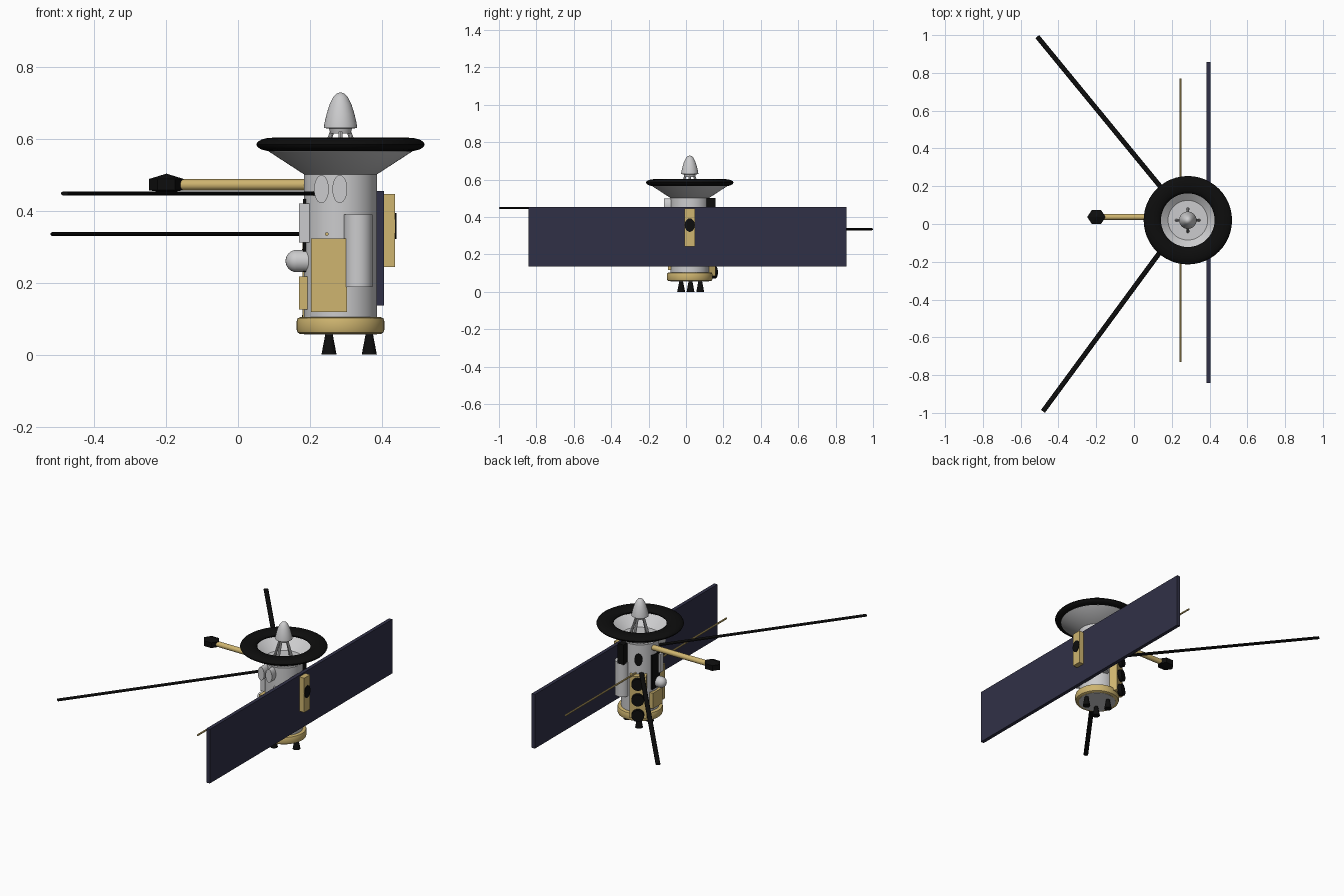
import bpy, bmesh, math
from mathutils import Vector, Matrix

if "Cube" in bpy.data.objects:
    bpy.data.objects.remove(bpy.data.objects["Cube"])

CX, CY = 0.285, 0.02          # body axis


def material(name, rgb):
    m = bpy.data.materials.new(name)
    m.diffuse_color = (*rgb, 1)
    m.use_nodes = True
    m.node_tree.nodes["Principled BSDF"].inputs["Base Color"].default_value = m.diffuse_color
    return m


GREY = material("light_grey", (0.60, 0.60, 0.61))
GOLD = material("gold_foil", (0.62, 0.46, 0.16))
BLACK = material("black", (0.004, 0.004, 0.004))
NAVY = material("panel_navy", (0.03, 0.03, 0.062))


def finish(name, bm, mat, matrix=Matrix(), smooth=True):
    bmesh.ops.recalc_face_normals(bm, faces=bm.faces)
    me = bpy.data.meshes.new(name)
    bm.to_mesh(me)
    bm.free()
    me.transform(matrix)
    me.materials.append(mat)
    ob = bpy.data.objects.new(name, me)
    bpy.context.collection.objects.link(ob)
    if smooth:
        bpy.ops.object.select_all(action='DESELECT')
        ob.select_set(True)
        bpy.context.view_layer.objects.active = ob
        bpy.ops.object.shade_smooth_by_angle(angle=math.radians(35))
    return ob


def rod(name, p0, p1, r0, r1, mat, seg=24, sx=1, sy=1):
    """Cylinder or cone between two points; sx, sy flatten its section."""
    p0, p1 = Vector(p0), Vector(p1)
    d = p1 - p0
    bm = bmesh.new()
    bmesh.ops.create_cone(bm, cap_ends=True, segments=seg, radius1=r0, radius2=r1, depth=d.length)
    m = Matrix.Translation((p0 + p1) / 2) @ d.to_track_quat('Z', 'Y').to_matrix().to_4x4()
    return finish(name, bm, mat, m @ Matrix.Diagonal((sx, sy, 1, 1)))


def box(name, lo, hi, mat, turn=0.0):
    """Box given relative to the body axis, turned about that axis."""
    lo, hi = Vector(lo), Vector(hi)
    bm = bmesh.new()
    bmesh.ops.create_cube(bm, size=1)
    m = (Matrix.Translation((CX, CY, 0)) @ Matrix.Rotation(turn, 4, 'Z')
         @ Matrix.Translation((lo + hi) / 2) @ Matrix.Diagonal((*(hi - lo), 1)))
    return finish(name, bm, mat, m, False)


def lathe(name, profile, mat, seg=48, closed=False):
    """Revolve (radius, z) points about the body axis."""
    bm = bmesh.new()
    rings = [[bm.verts.new((r * math.cos(a), r * math.sin(a), z))
              for a in (2 * math.pi * i / seg for i in range(seg))] for r, z in profile]
    pairs = list(zip(rings, rings[1:])) + ([(rings[-1], rings[0])] if closed else [])
    for a, b in pairs:
        for i in range(seg):
            j = (i + 1) % seg
            bm.faces.new((a[i], a[j], b[j], b[i]))
    if not closed:
        bm.faces.new(rings[0])
        bm.faces.new(rings[-1])
    return finish(name, bm, mat, Matrix.Translation((CX, CY, 0)))


def at(r, deg, z):
    a = math.radians(deg)
    return (CX + r * math.cos(a), CY + r * math.sin(a), z)


# Body, gold base and engine nozzles
lathe("body", [(0.102, 0.056), (0.102, 0.505)], GREY)
lathe("base_ring", [(0.112, 0.057), (0.119, 0.061), (0.122, 0.07), (0.122, 0.092),
                    (0.119, 0.101), (0.112, 0.104), (0.09, 0.104), (0.09, 0.057)], GOLD, closed=True)
for i, (x, y) in enumerate([(0.365, 0.024), (0.253, -0.026), (0.253, 0.076)]):
    rod(f"nozzle_{i}", (x, y, 0), (x, y, 0.058), 0.021, 0.010, BLACK)

# Dish: cone, black rim, feed horn on legs
lathe("dish_cone", [(0.10, 0.50), (0.20, 0.565), (0.19, 0.575), (0.105, 0.51)], GREY)
lathe("dish_rim", [(0.188 + 0.046 * math.cos(t), 0.584 + 0.019 * math.sin(t))
                   for t in (math.tau * k / 16 for k in range(16))], BLACK, closed=True)
lathe("feed_horn", [(0.028, 0.615), (0.032, 0.628), (0.046, 0.630), (0.045, 0.642), (0.039, 0.668),
                    (0.031, 0.694), (0.021, 0.715), (0.012, 0.725), (0.004, 0.728)], GREY, 32)
for i in range(4):
    rod(f"feed_leg_{i}", at(0.06, 90 * i, 0.508), at(0.022, 90 * i, 0.625), 0.008, 0.006, GREY, 10)

# Solar panel with its gold sensor box
box("solar_panel", (0.100, -0.863, 0.136), (0.121, 0.838, 0.455), NAVY)
box("panel_box", (0.115, -0.027, 0.243), (0.152, 0.027, 0.446), GOLD)
rod("panel_box_lens", (0.436, CY, 0.357), (0.440, CY, 0.357), 0.036, 0.036, BLACK, 24, 0.75, 1)

# Long flat booms and the thin cross antenna
rod("boom_front", (-0.482, -0.992, 0.448), (0.225, -0.03, 0.448), 0.013, 0.013, BLACK, 12, 1, 0.46)
rod("boom_back", (-0.512, 0.992, 0.335), (0.22, 0.10, 0.335), 0.013, 0.013, BLACK, 12, 1, 0.46)
rod("cross_antenna", (0.247, -0.73, 0.335), (0.247, 0.77, 0.335), 0.005, 0.005, GOLD, 8)

# Instrument arm with hexagonal head
rod("arm", (-0.17, 0.037, 0.472), (0.20, 0.037, 0.472), 0.0155, 0.0155, GOLD, 16)
bm = bmesh.new()
rings = [[bm.verts.new((-0.199 + 0.049 * math.cos(k * math.pi / 3),
                        0.037 + 0.042 * math.sin(k * math.pi / 3), z)) for k in range(6)]
         for z in (0.457, 0.488)]
tips = [bm.verts.new((-0.199, 0.037, z)) for z in (0.449, 0.503)]
for k in range(6):
    j = (k + 1) % 6
    bm.faces.new((rings[0][k], rings[0][j], rings[1][j], rings[1][k]))
    for ring, tip in zip(rings, tips):
        bm.faces.new((ring[k], ring[j], tip))
finish("arm_head", bm, BLACK, smooth=False)

# Tanks on both sides
for side, s in (("front", -1), ("back", 1)):
    x, y = CX + 0.049, CY + s * 0.095
    rod(f"{side}_tank", (x, y, 0.188), (x, y, 0.39), 0.04, 0.04, GREY, 32)

# Front side: gold box and two oval scopes
box("front_gold_box", (-0.082, -0.116, 0.118), (0.018, -0.03, 0.322), GOLD)
for i, x in enumerate((0.232, 0.283)):
    rod(f"oval_scope_{i}", (x, CY - 0.05, 0.46), (x, CY - 0.138, 0.46), 0.039, 0.039, GREY, 24, 0.53, 1)

# Left side: black plate, dome, grey and gold boxes
box("left_black_plate", (-0.104, -0.035, 0.23), (-0.088, 0.035, 0.432), BLACK)
box("left_grey_box", (-0.115, -0.055, 0.312), (-0.07, -0.02, 0.42), GREY)
box("left_gold_box", (-0.115, -0.045, 0.125), (-0.07, 0.045, 0.217), GOLD)
rod("dome_stem", (0.20, 0.0, 0.26), (0.163, 0.0, 0.26), 0.031, 0.031, GREY)
bm = bmesh.new()
bmesh.ops.create_uvsphere(bm, u_segments=24, v_segments=12, radius=0.031)
finish("dome", bm, GREY, Matrix.Translation((0.163, 0.0, 0.26)))

# Back side: gold box with three black lenses, oval port, black box
box("back_gold_box", (0.07, -0.045, 0.085), (0.134, 0.045, 0.33), GOLD, math.radians(120))
for i, z in enumerate((0.105, 0.197, 0.289)):
    rod(f"back_lens_{i}", at(0.13, 120, z), at(0.155, 120, z), 0.034, 0.034, BLACK)
rod("oval_port", at(0.09, 120, 0.414), at(0.107, 120, 0.414), 0.036, 0.036, BLACK, 24, 0.6, 1)
box("back_black_box", (0.012, 0.075, 0.385), (0.05, 0.138, 0.503), BLACK)
